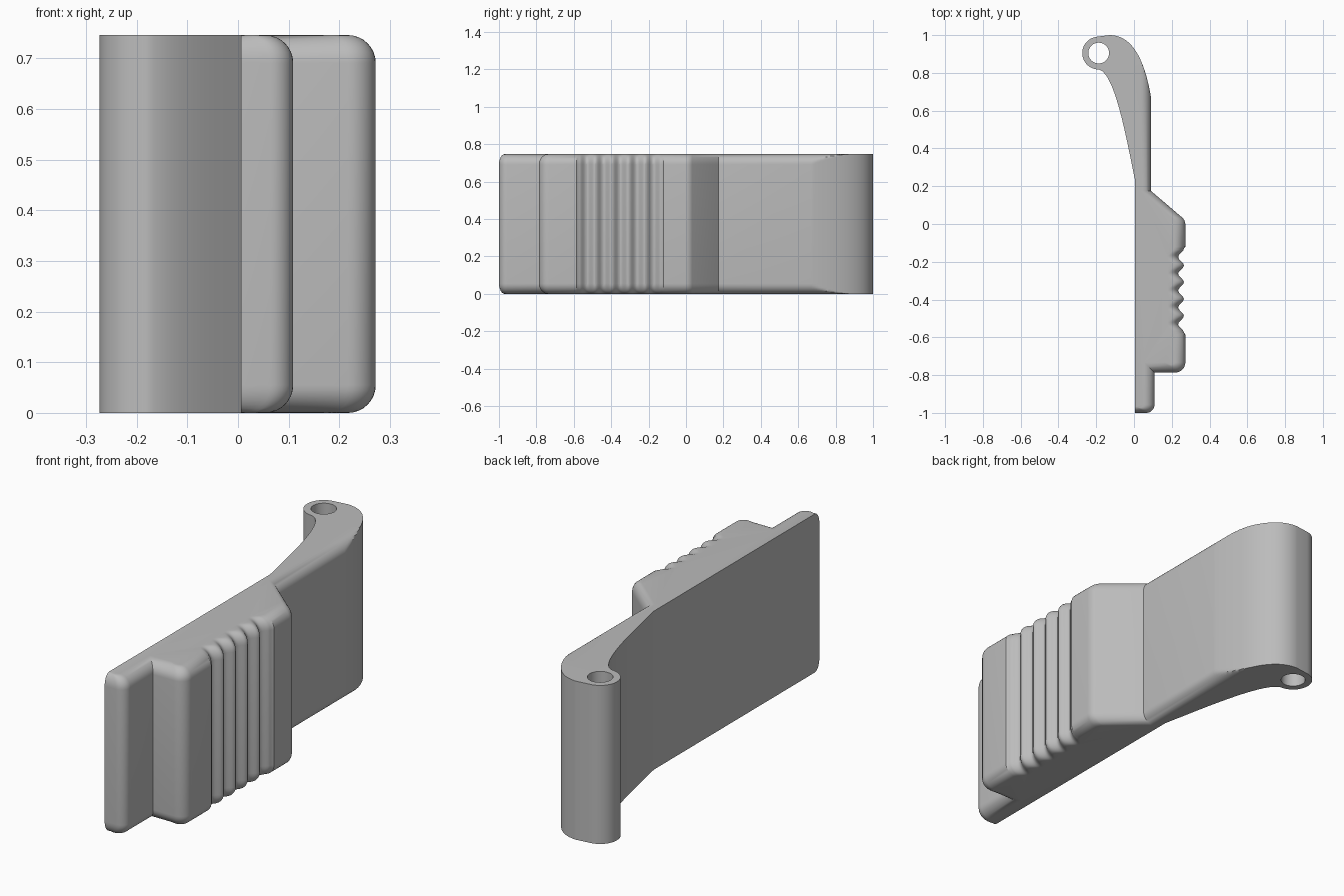
import bpy, bmesh, math
from mathutils import Vector
from mathutils.geometry import interpolate_bezier

cube = bpy.data.objects.get("Cube")
if cube:
    bpy.data.objects.remove(cube, do_unlink=True)

HEIGHT, FILLET = 0.746, 0.055
ARM_X, INNER_X, LEDGE_X, PAD_X = 0.09, 0.006, 0.109, 0.272
EYE = (-0.187, 0.905)


def arc(cx, cy, r, a0, a1, n=8):
    return [(cx + r * math.cos(math.radians(a0 + (a1 - a0) * i / n)),
             cy + r * math.sin(math.radians(a0 + (a1 - a0) * i / n)))
            for i in range(n + 1)]


def bezier(a, b, c, d, n):
    pts = interpolate_bezier(*[Vector((*p, 0)) for p in (a, b, c, d)], n)
    return [(p.x, p.y) for p in pts]


# Outline: each entry is x, y, and how far the edge rounding pulls it in x and y
outline = []


def add(points, pull_x=1.0, pull_y=0.0):
    outline.extend((x, y, pull_x, pull_y) for x, y in points)


# Thin end tab
add([(INNER_X, -1)], 0, 0.6)
tab = arc(LEDGE_X - 0.045, -0.955, 0.045, -90, 0)
for i, p in enumerate(tab):
    add([p], 1, 0.6 * (1 - i / 8))
# Thumb pad: front face, rounded corner, ribs and sloped shoulder
add([(LEDGE_X, -0.787)], 1, 1)
pad = arc(PAD_X - 0.055, -0.732, 0.055, -90, 0)
for i, p in enumerate(pad):
    add([p], 1, 1 - i / 8)
add([(PAD_X, -0.585)])
RIBS, RIB_START, RIB_END = 5, -0.575, -0.13
STEPS = RIBS * 12
add([(0.249 + 0.015 * math.cos(2 * math.pi * RIBS * i / STEPS),
      RIB_START + (RIB_END - RIB_START) * i / STEPS) for i in range(STEPS + 1)])
add([(PAD_X, -0.12)])
add(arc(PAD_X - 0.055, -0.005, 0.055, 0, 42))
add([(ARM_X, 0.175)])
# Curved arm and hinge eye
add(bezier((ARM_X, 0.67), (0.06, 0.85), (0, 1), (-0.13, 1), 40), 0)
add(arc(*EYE, 0.087, 95, 270, 28), 0)
add(bezier((EYE[0], 0.818), (-0.1, 0.8), (-0.04, 0.45), (INNER_X, 0.23), 28)[1:], 0)

# Heights of the stacked sections with the rounding depth at each
ROUND_STEPS = 8
lower = []
for i in range(ROUND_STEPS + 1):
    a = math.pi / 2 * i / ROUND_STEPS
    lower.append((FILLET * (1 - math.cos(a)), FILLET * (1 - math.sin(a))))
levels = lower + [(HEIGHT - z, d) for z, d in reversed(lower)]

bm = bmesh.new()


def section(z, d):
    ring = []
    for x, y, px, py in outline:
        px_x = x - d * px
        if y > 0.5:
            px_x = min(px_x, ARM_X - d)
        ring.append(bm.verts.new((px_x, y + d * py, z)))
    return ring


def bridge(a, b):
    for i in range(len(a)):
        j = (i + 1) % len(a)
        bm.faces.new((a[i], a[j], b[j], b[i]))


rings = [section(z, d) for z, d in levels]
for a, b in zip(rings, rings[1:]):
    bridge(a, b)

# Pin hole through the eye
circle = arc(*EYE, 0.055, 0, 360, 40)[:-1]
holes = [[bm.verts.new((x, y, z)) for x, y in circle] for z in (0, HEIGHT)]
bridge(holes[1], holes[0])

# End caps around the hole
for ring, hole in ((rings[0], holes[0]), (rings[-1], holes[1])):
    edges = [bm.edges.get((loop[i - 1], loop[i])) for loop in (ring, hole)
             for i in range(len(loop))]
    bmesh.ops.triangle_fill(bm, edges=edges, use_beauty=True,
                            normal=(0, 0, 1 if ring is rings[-1] else -1))
bmesh.ops.recalc_face_normals(bm, faces=bm.faces)

mesh = bpy.data.meshes.new("lever_latch")
bm.to_mesh(mesh)
bm.free()
latch = bpy.data.objects.new("lever_latch", mesh)
bpy.context.collection.objects.link(latch)

# Plain grey plastic
grey = bpy.data.materials.new("plain_grey")
grey.use_nodes = True
color = (0.5, 0.5, 0.5, 1)
grey.diffuse_color = color
grey.node_tree.nodes["Principled BSDF"].inputs["Base Color"].default_value = color
mesh.materials.append(grey)

bpy.ops.object.select_all(action="DESELECT")
latch.select_set(True)
bpy.context.view_layer.objects.active = latch
bpy.ops.object.shade_smooth_by_angle(angle=math.radians(30))
